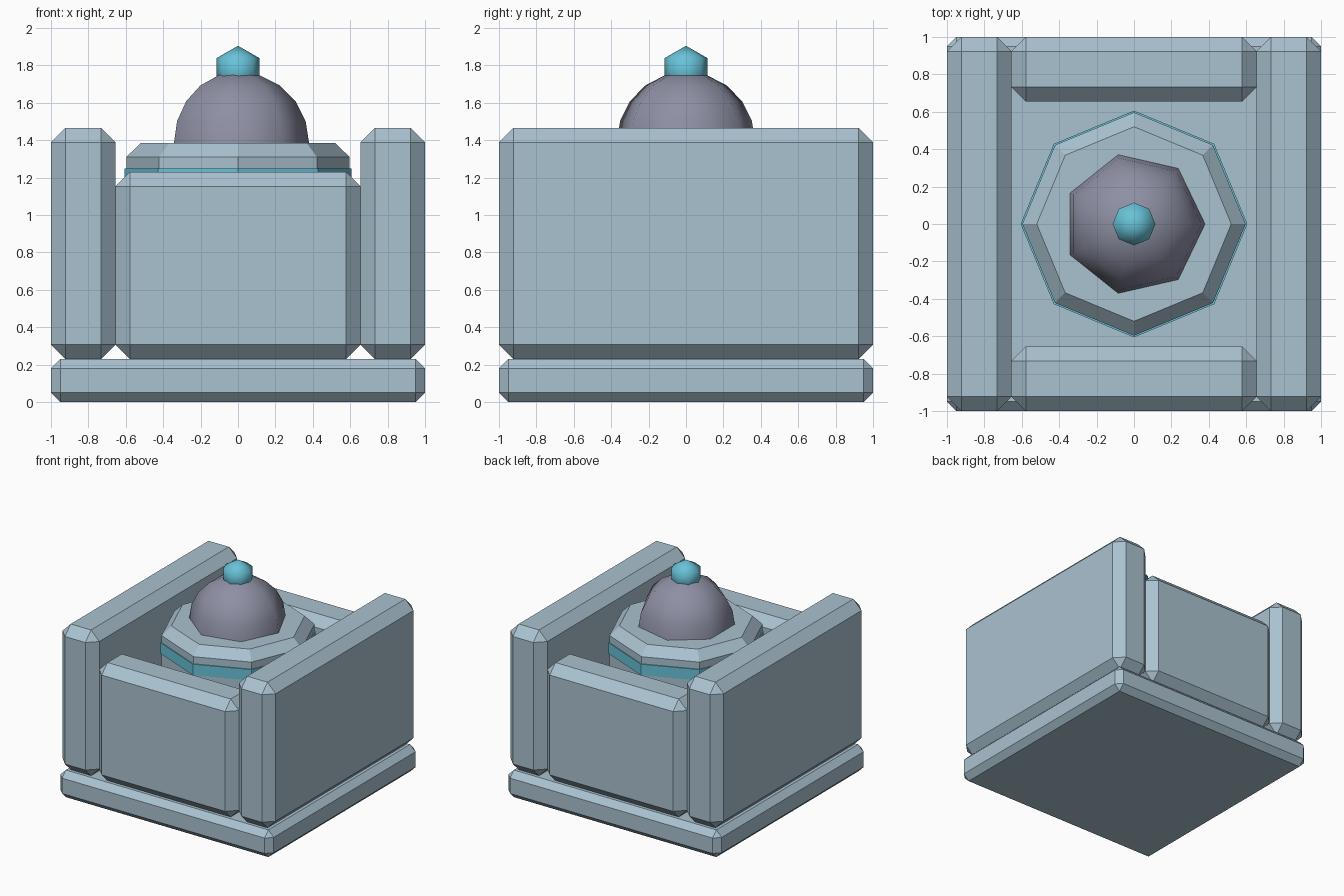
import bpy, bmesh, math

if "Cube" in bpy.data.objects:
    bpy.data.objects.remove(bpy.data.objects["Cube"])


def material(name, rgb):
    m = bpy.data.materials.new(name)
    m.diffuse_color = (*rgb, 1)
    m.use_nodes = True
    m.node_tree.nodes["Principled BSDF"].inputs["Base Color"].default_value = m.diffuse_color
    return m


PANEL = material("pale blue grey", (0.40, 0.54, 0.63))
DOME = material("slate violet", (0.27, 0.28, 0.37))
TEAL = material("bright teal", (0.14, 0.54, 0.68))


def finish(name, bm, mat):
    bmesh.ops.recalc_face_normals(bm, faces=bm.faces)
    me = bpy.data.meshes.new(name)
    bm.to_mesh(me)
    bm.free()
    me.materials.append(mat)
    ob = bpy.data.objects.new(name, me)
    bpy.context.collection.objects.link(ob)
    return ob


def chamfer_box(name, lo, hi, chamfer, mat):
    bm = bmesh.new()
    bmesh.ops.create_cube(bm, size=1)
    for v in bm.verts:
        v.co = [(a + b) / 2 + c * (b - a) for a, b, c in zip(lo, hi, v.co)]
    bmesh.ops.bevel(bm, geom=bm.edges[:], offset=chamfer, segments=1,
                    profile=0.5, affect='EDGES')
    return finish(name, bm, mat)


def lathe(name, profile, sides, mat, smooth=False):
    """Revolve (radius, z) points about z; radius 0 makes a pole."""
    bm = bmesh.new()
    rings = []
    for r, z in profile:
        if r < 1e-5:
            rings.append([bm.verts.new((0, 0, z))] * sides)
        else:
            rings.append([bm.verts.new((r * math.cos(math.tau * i / sides),
                                        r * math.sin(math.tau * i / sides), z))
                          for i in range(sides)])
    for a, b in zip(rings, rings[1:]):
        for i in range(sides):
            j = (i + 1) % sides
            quad = list(dict.fromkeys((a[i], a[j], b[j], b[i])))
            bm.faces.new(quad).smooth = smooth
    for ring in (rings[0], rings[-1]):
        if ring[0] is not ring[1]:
            bm.faces.new(ring)
    return finish(name, bm, mat)


# Base slab
chamfer_box("base_slab", (-1, -1, 0), (1, 1, 0.23), 0.05, PANEL)

# Tall side walls and lower front / back walls
W = 0.655
for s, side, end in ((-1, "left", "front"), (1, "right", "back")):
    x0, x1 = sorted((s * W, s))
    chamfer_box(side + "_wall", (x0, -1, 0.23), (x1, 1, 1.465), 0.077, PANEL)
    chamfer_box(end + "_wall", (-W, x0, 0.23), (W, x1, 1.23), 0.077, PANEL)

# Octagonal core with chamfered rims
lathe("core_drum", [(0.52, 0.23), (0.597, 0.307), (0.597, 1.31), (0.52, 1.385)],
      8, PANEL)

# Teal band around the core
lathe("core_band", [(0.606, 1.157), (0.606, 1.25)], 8, TEAL)

# Seven-sided smooth dome
R = 0.38
lathe("dome", [(R * math.cos(math.radians(a)), 1.385 + R * math.sin(math.radians(a)))
               for a in range(0, 91, 18)], 7, DOME, smooth=True)

# Knob on top: low-poly ball sunk into the dome
K = 0.132
lathe("top_knob", [(K * math.sin(math.radians(a)), 1.773 - K * math.cos(math.radians(a)))
                   for a in range(0, 181, 60)], 8, TEAL, smooth=True)
